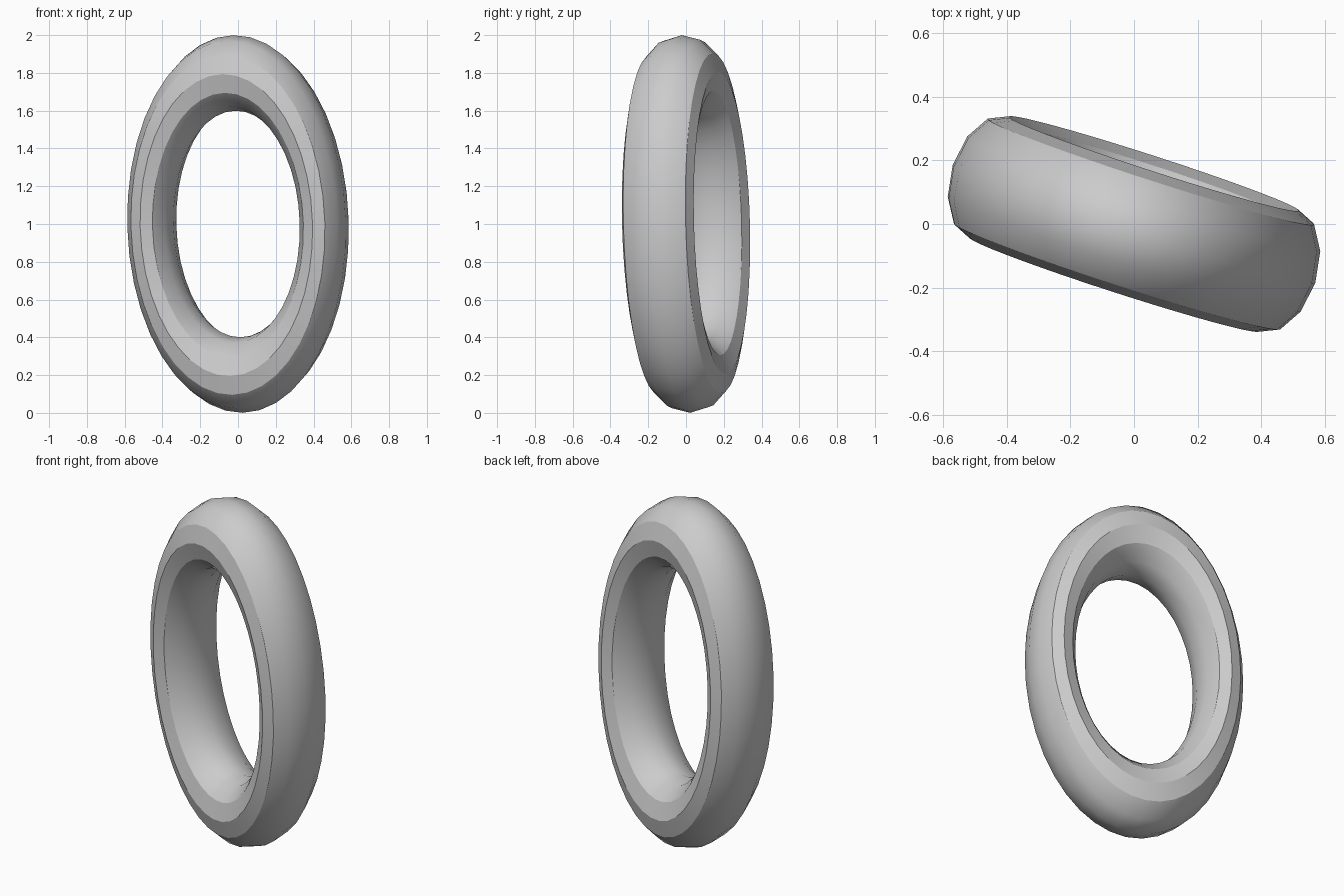
import bpy
from math import radians
from mathutils import Matrix

cube = bpy.data.objects.get("Cube")
if cube:
    bpy.data.objects.remove(cube, do_unlink=True)

# plain grey material
grey = bpy.data.materials.new("plain grey")
grey.use_nodes = True
colour = (0.6, 0.6, 0.6, 1)
grey.diffuse_color = colour
grey.node_tree.nodes["Principled BSDF"].inputs["Base Color"].default_value = colour

# upright ring, narrowed sideways to an oval
bpy.ops.mesh.primitive_torus_add(major_segments=40, minor_segments=12,
                                 major_radius=0.8, minor_radius=0.2)
ring = bpy.context.object
ring.name = "oval_ring"
ring.data.materials.append(grey)

# stand it up, squash it, lean it slightly and turn it
stand = Matrix.Rotation(radians(90), 4, 'X')
squash = Matrix.Diagonal((0.6, 1, 1, 1))
lean = Matrix.Rotation(radians(1.7), 4, 'X') @ Matrix.Rotation(radians(-1), 4, 'Y')
turn = Matrix.Rotation(radians(-18), 4, 'Z')
lift = Matrix.Translation((0, 0, 1))
ring.data.transform(lift @ turn @ lean @ squash @ stand)

# smooth round the ring, crisp on the tight rims
bpy.ops.object.shade_smooth_by_angle(angle=radians(30))
